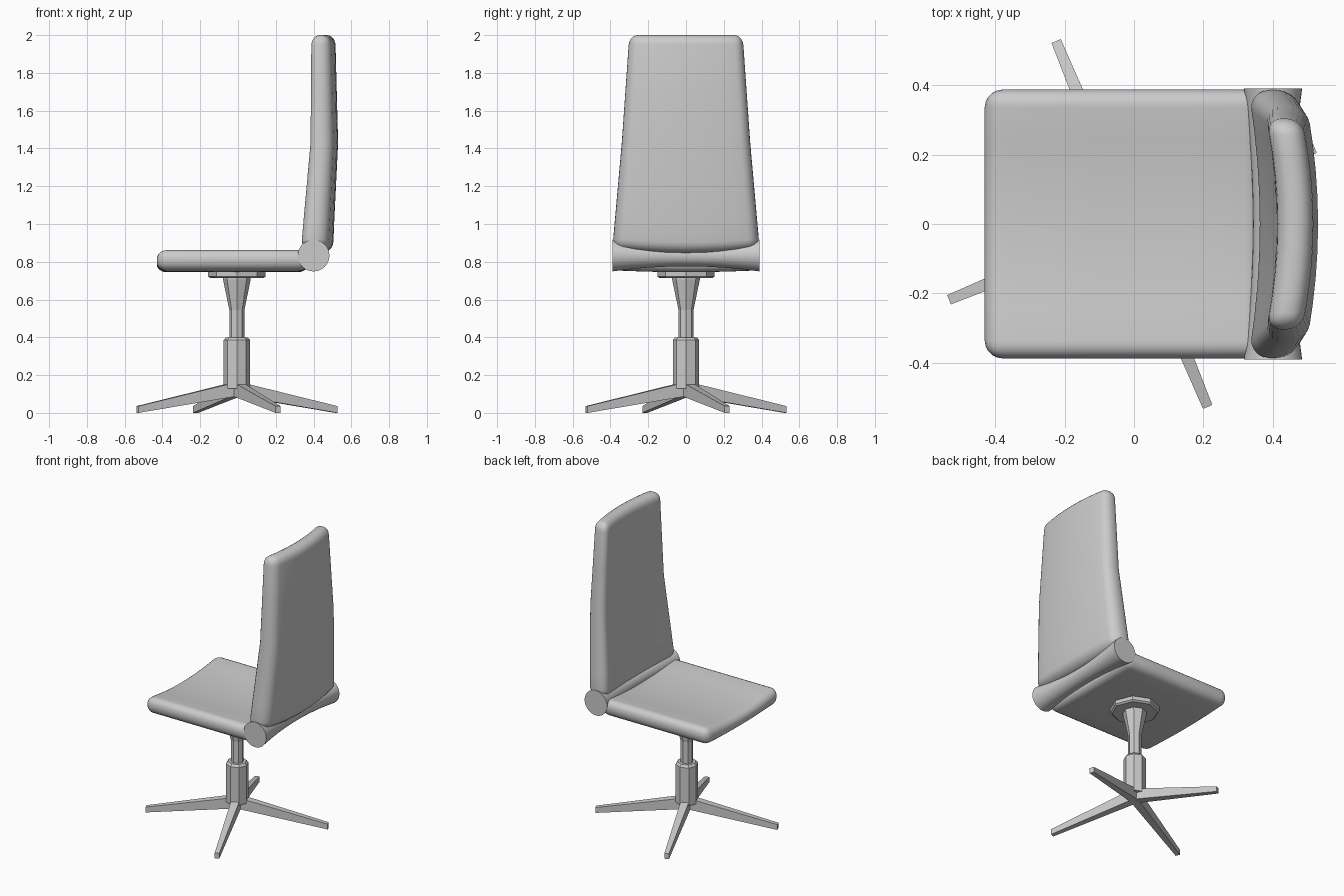
import bpy, bmesh, math
from mathutils import Vector, Matrix

if "Cube" in bpy.data.objects:
    bpy.data.objects.remove(bpy.data.objects["Cube"])

CX = -0.006   # pedestal axis


def finish(name, bm, smooth=False):
    bmesh.ops.recalc_face_normals(bm, faces=bm.faces[:])
    me = bpy.data.meshes.new(name)
    bm.to_mesh(me)
    bm.free()
    ob = bpy.data.objects.new(name, me)
    bpy.context.collection.objects.link(ob)
    if smooth:
        bpy.ops.object.select_all(action='DESELECT')
        ob.select_set(True)
        bpy.context.view_layer.objects.active = ob
        bpy.ops.object.shade_smooth_by_angle(angle=math.radians(35))
    return ob


def lathe(name, profile, sides, matrix, smooth=False):
    """Stack of rings (radius, height) with capped ends."""
    bm = bmesh.new()
    rings = [[bm.verts.new((r * math.cos(2 * math.pi * i / sides),
                            r * math.sin(2 * math.pi * i / sides), z))
              for i in range(sides)] for r, z in profile]
    for a, b in zip(rings, rings[1:]):
        for i in range(sides):
            j = (i + 1) % sides
            bm.faces.new((a[i], a[j], b[j], b[i]))
    bm.faces.new(rings[0])
    bm.faces.new(rings[-1])
    bm.transform(matrix)
    return finish(name, bm, smooth)


def pad(name, lo, hi, radius, cuts, warp):
    """Rounded box, sliced on (axis, position) planes, then bent by warp()."""
    lo, hi = Vector(lo), Vector(hi)
    bm = bmesh.new()
    bmesh.ops.create_cube(bm, size=1)
    bm.transform(Matrix.Translation((lo + hi) / 2) @ Matrix.Diagonal((*(hi - lo), 1)))
    bmesh.ops.bevel(bm, geom=bm.edges[:], offset=radius, segments=5,
                    profile=0.5, affect='EDGES')
    for axis, pos in cuts:
        no = Vector((0, 0, 0))
        no[axis] = 1
        bmesh.ops.bisect_plane(bm, geom=bm.verts[:] + bm.edges[:] + bm.faces[:],
                               plane_co=no * pos, plane_no=no)
    for v in bm.verts:
        v.co = warp(*v.co)
    return finish(name, bm, True)


def interp(z, zs, vals):
    z = min(max(z, zs[0]), zs[-1])
    for i in range(len(zs) - 1):
        if z <= zs[i + 1]:
            t = (z - zs[i]) / (zs[i + 1] - zs[i])
            return vals[i] + t * (vals[i + 1] - vals[i])


y_cuts = [(1, -0.24 + 0.08 * i) for i in range(7)]


# Seat cushion, sagging across its width
def seat_warp(x, y, z):
    dip = max(0, 1 - (y / 0.385) ** 2)
    t = (z - 0.755) / 0.115
    return (x, y, z - dip * (0.01 + 0.025 * t))


pad("seat", (-0.43, -0.387, 0.755), (0.37, 0.387, 0.87), 0.052,
    y_cuts + [(0, -0.1), (0, 0.15)], seat_warp)


# Backrest, tapered, kinked in profile and bowed backwards
def back_warp(x, y, z):
    zs = (0.87, 1.43, 2.0)
    half = interp(z, zs, (0.39, 0.34, 0.30))
    depth = interp(z, zs, (0.145, 0.122, 0.102))
    mid = interp(z, zs, (0.397, 0.436, 0.431))
    dip = max(0, 1 - (y / 0.35) ** 2)
    low = max(0, 1 - (z - 0.87) / 0.15)
    return (mid + x * depth / 0.12 + 0.033 * dip, y * half / 0.35,
            z - 0.025 * dip * low)


pad("backrest", (-0.06, -0.35, 0.87), (0.06, 0.35, 2.0), 0.052,
    y_cuts + [(2, 1.02), (2, 1.43), (2, 1.7)], back_warp)

# Hinge roll, pinched in the middle
ys = [-0.39 + 0.78 * i / 12 for i in range(13)]
lathe("hinge_roll", [(0.057 + 0.027 * (y / 0.39) ** 2, y) for y in ys], 32,
      Matrix.Translation((0.4, 0, 0.833)) @ Matrix.Rotation(math.pi / 2, 4, 'X'), True)

# Pedestal
axis = Matrix.Translation((CX, 0, 0))
lathe("seat_plate", [(0.14, 0.713), (0.152, 0.722), (0.152, 0.755)], 8, axis)
lathe("upper_column", [(0.04, 0.36), (0.04, 0.545), (0.073, 0.705), (0.073, 0.73)], 8, axis)
lathe("lower_column", [(0.07, 0.13), (0.07, 0.385), (0.058, 0.4)], 8, axis)

# Four tapered legs
for k in range(4):
    bm = bmesh.new()
    bmesh.ops.create_cube(bm, size=2)
    for v in bm.verts:
        outer, top = v.co.x > 0, v.co.z > 0
        w = 0.0145 if outer else 0.027
        z = (0.036 if top else 0.0) if outer else (0.165 if top else 0.09)
        v.co = (0.57 if outer else 0.0, v.co.y * w, z)
    bm.transform(axis @ Matrix.Rotation(math.radians(22.5 + 90 * k), 4, 'Z'))
    finish("leg_%d" % (k + 1), bm)
